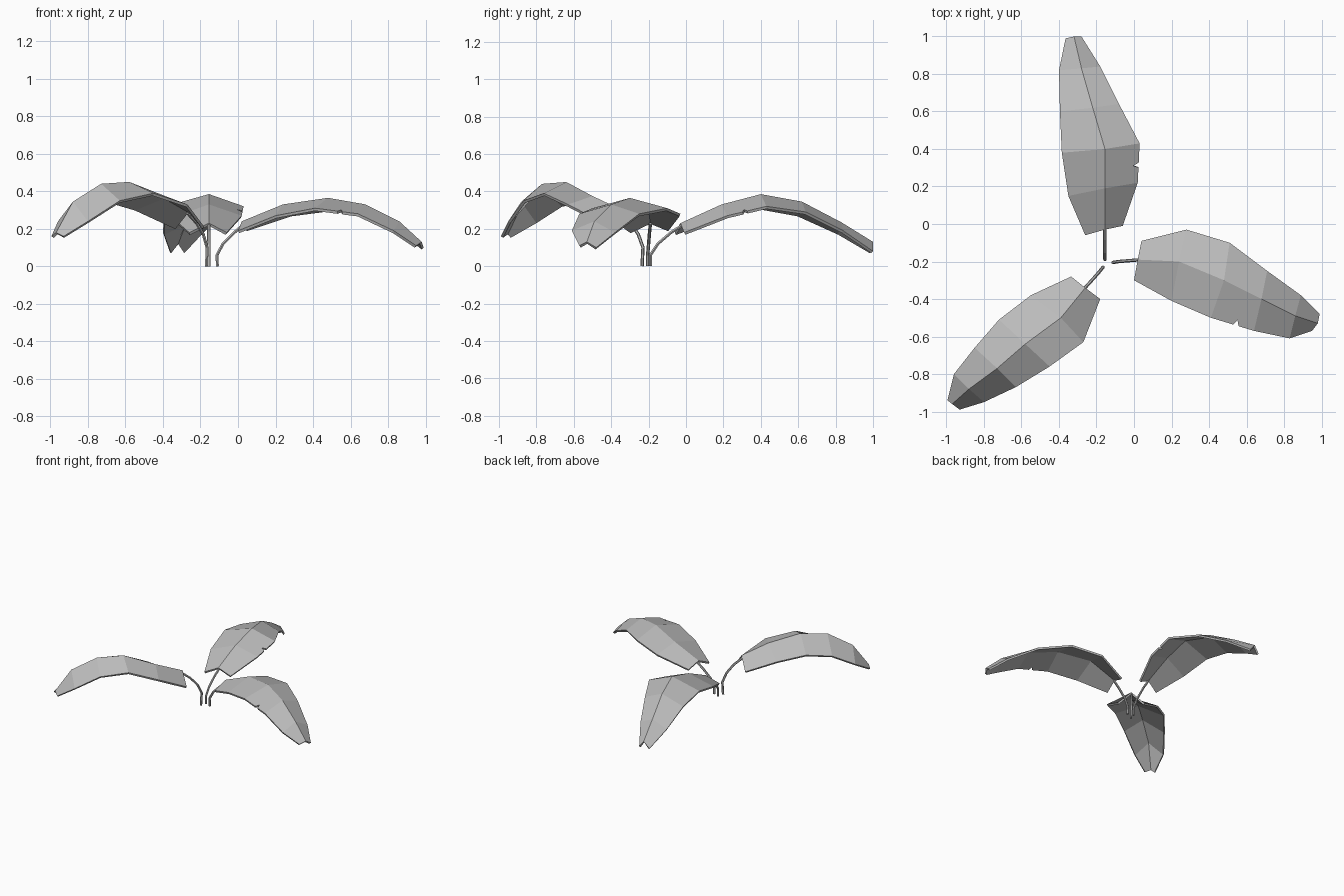
import bpy
import bmesh
from mathutils import Vector

default_cube = bpy.data.objects.get("Cube")
if default_cube:
    bpy.data.objects.remove(default_cube, do_unlink=True)


def make_material(name, colour):
    material = bpy.data.materials.new(name)
    material.use_nodes = True
    material.diffuse_color = colour
    material.node_tree.nodes["Principled BSDF"].inputs["Base Color"].default_value = colour
    return material


grey = make_material("plain grey", (0.5, 0.5, 0.5, 1))


def torn_notch(start, end, centre, middle):
    """Small V-shaped tear in the leaf edge between two points."""
    tear = start.lerp(end, middle)
    half = (end - start) * 0.06
    return [tear - half, tear.lerp(centre, 0.16), tear + half]


def make_leaf(name, rib, left, right, notch=None):
    """Folded leaf blade: two strips of facets sharing the raised midrib."""
    bm = bmesh.new()
    for edge, is_right in ((left, False), (right, True)):
        rib_points = [Vector(p) for p in rib]
        edge_points = [Vector(p) for p in edge]
        for i in range(len(rib) - 1):
            a, b = rib_points[i], rib_points[i + 1]
            c, d = edge_points[i + 1], edge_points[i]
            loop = [a, b, c, d]
            if is_right and notch and notch[0] == i:
                tear = torn_notch(d, c, a.lerp(b, notch[1]), notch[1])
                loop = [a, b, c] + tear[::-1] + [d]
            if is_right:
                loop.reverse()
            bm.faces.new([bm.verts.new(p) for p in loop])
    bmesh.ops.remove_doubles(bm, verts=bm.verts, dist=0.0005)
    mesh = bpy.data.meshes.new(name)
    bm.to_mesh(mesh)
    bm.free()
    mesh.materials.append(grey)
    leaf = bpy.data.objects.new(name, mesh)
    bpy.context.collection.objects.link(leaf)
    # Thin blade, thickened downwards
    blade = leaf.modifiers.new("blade thickness", "SOLIDIFY")
    blade.thickness = 0.015
    blade.offset = -1
    return leaf


def make_stem(name, path):
    """Slim faceted stalk following a bent path."""
    curve = bpy.data.curves.new(name, "CURVE")
    curve.dimensions = "3D"
    curve.bevel_depth = 0.009
    curve.bevel_resolution = 1
    curve.use_fill_caps = True
    spline = curve.splines.new("POLY")
    spline.points.add(len(path) - 1)
    for point, position in zip(spline.points, path):
        point.co = (*position, 1)
    spline.use_smooth = False
    curve.materials.append(grey)
    stem = bpy.data.objects.new(name, curve)
    bpy.context.collection.objects.link(stem)
    return stem


# Left leaf: midrib, then its two edges, from base to tip
make_leaf(
    "left_leaf",
    rib=[(.02, -.19, .24), (.24, -.2, .33), (.48, -.3, .365),
         (.68, -.4, .33), (.86, -.49, .24), (.98, -.53, .13)],
    left=[(.04, -.09, .2), (.28, -.03, .28), (.51, -.1, .31),
          (.71, -.25, .28), (.89, -.38, .18), (.99, -.48, .1)],
    right=[(0, -.3, .19), (.2, -.41, .27), (.41, -.5, .31),
           (.64, -.57, .28), (.83, -.61, .19), (.95, -.57, .11)],
    notch=(2, .58))

# Back leaf
make_leaf(
    "back_leaf",
    rib=[(-.155, -.03, .23), (-.155, .19, .33), (-.155, .4, .385),
         (-.22, .62, .345), (-.28, .83, .235), (-.32, 1, .13)],
    left=[(-.26, -.06, .18), (-.35, .15, .26), (-.385, .38, .32),
          (-.395, .6, .28), (-.4, .82, .18), (-.365, .99, .08)],
    right=[(-.06, -.01, .18), (.02, .22, .27), (.03, .43, .32),
           (-.08, .64, .29), (-.18, .84, .19), (-.28, 1, .08)],
    notch=(1, .45))

# Front right leaf
make_leaf(
    "front_right_leaf",
    rib=[(-.26, -.34, .3), (-.39, -.5, .375), (-.58, -.64, .45),
         (-.73, -.77, .44), (-.88, -.88, .345), (-.97, -.96, .18)],
    left=[(-.18, -.4, .21), (-.27, -.63, .33), (-.45, -.76, .39),
          (-.63, -.87, .35), (-.8, -.95, .24), (-.93, -.99, .16)],
    right=[(-.335, -.28, .21), (-.55, -.38, .31), (-.72, -.51, .36),
           (-.85, -.66, .33), (-.96, -.8, .24), (-.995, -.94, .16)])

# Stalks rising from the ground to each leaf base
make_stem("left_stem", [(-.11, -.205, 0), (-.112, -.205, .06), (-.08, -.2, .12),
                        (-.02, -.195, .18), (.04, -.19, .23)])
make_stem("back_stem", [(-.155, -.19, 0), (-.155, -.19, .06), (-.155, -.15, .12),
                        (-.155, -.08, .18), (-.155, -.01, .225)])
make_stem("front_right_stem", [(-.168, -.235, 0), (-.165, -.23, .1), (-.185, -.255, .17),
                               (-.22, -.295, .23), (-.27, -.35, .285)])
